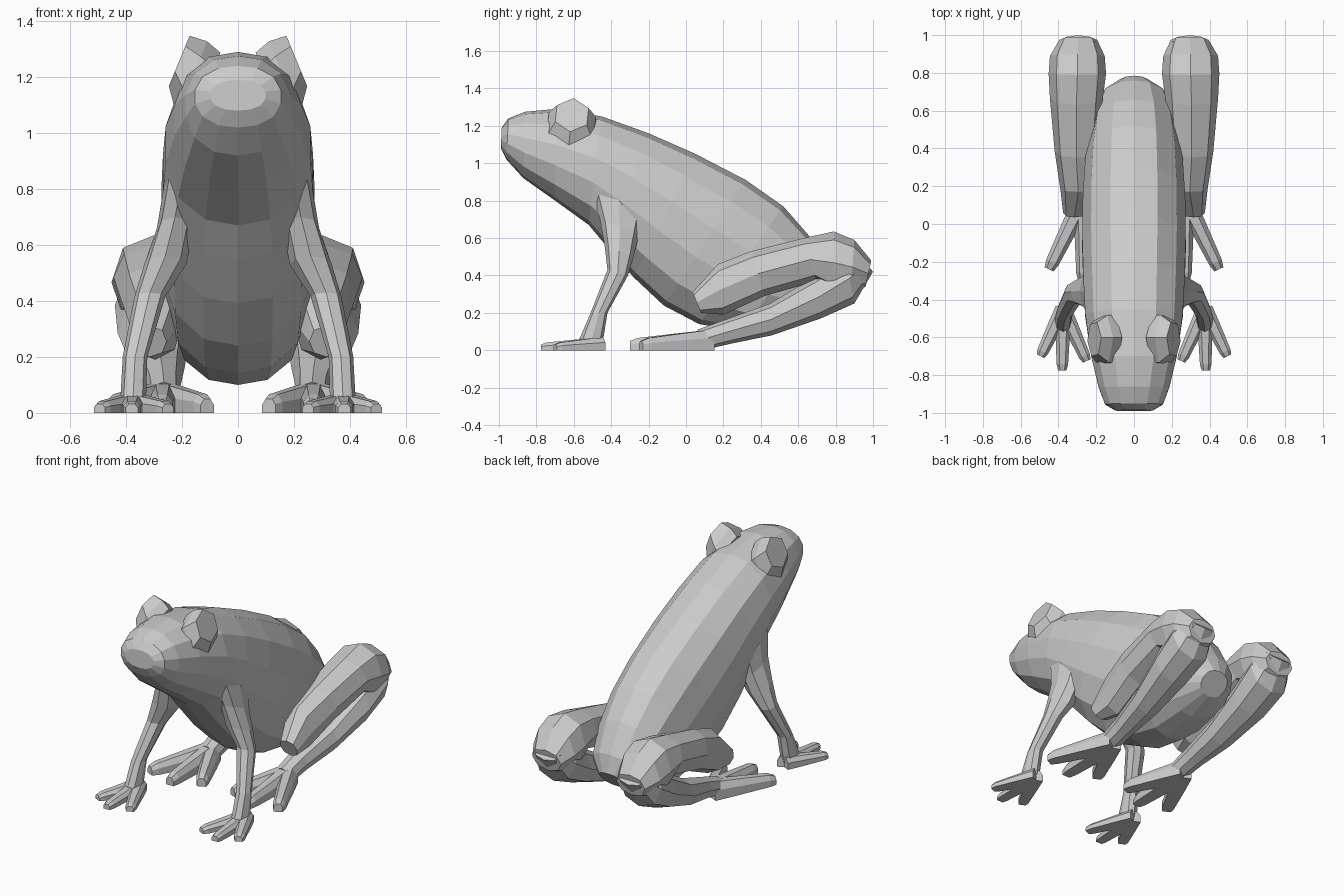
import bpy, bmesh
from math import sin, cos, pi
from mathutils import Vector as V

if "Cube" in bpy.data.objects:
    bpy.data.objects.remove(bpy.data.objects["Cube"])


def ring(c, u, v, n, p=2.0, turn=0.0):
    """Superellipse ring of n points around c, with half axes u and v."""
    pts = []
    for i in range(n):
        a = 2 * pi * i / n + turn
        s, t = cos(a), sin(a)
        k = (abs(s) ** p + abs(t) ** p) ** (-1 / p)
        pts.append(V(c) + V(u) * s * k + V(v) * t * k)
    return pts


def loft(name, ring_sets, mirror=True):
    """Skin each list of rings with capped ends; optionally mirror across x."""
    bm = bmesh.new()
    for rings in ring_sets:
        loops = [[bm.verts.new(p) for p in r] for r in rings]
        n = len(loops[0])
        for a, b in zip(loops, loops[1:]):
            for i in range(n):
                j = (i + 1) % n
                bm.faces.new((a[i], a[j], b[j], b[i]))
        bm.faces.new(loops[0])
        bm.faces.new(loops[-1])
    bmesh.ops.recalc_face_normals(bm, faces=bm.faces)
    me = bpy.data.meshes.new(name)
    bm.to_mesh(me)
    bm.free()
    ob = bpy.data.objects.new(name, me)
    bpy.context.collection.objects.link(ob)
    if mirror:
        ob.modifiers.new("Mirror", 'MIRROR')
    return ob


def outline(sections, n, p=2.2):
    """Rings from side outline pairs: (x centre, y1, z1, y2, z2, half width)."""
    out = []
    for x, y1, z1, y2, z2, w in sections:
        a, b = V((x, y1, z1)), V((x, y2, z2))
        out.append(ring((a + b) / 2, (a - b) / 2, (w, 0, 0), n, p))
    return out


def toe(heel, tip, w, h):
    """Flat-bottomed tapering toe from heel to tip, both (x, y)."""
    a, b = V((*heel, 0)), V((*tip, 0))
    d = (b - a).normalized()
    side = V((-d.y, d.x, 0))
    out = []
    for t, kw, kh in ((0, 1.25, 1), (0.35, 1.15, 0.85), (0.9, 0.9, 0.6), (1, 0.65, 0.45)):
        c = a.lerp(b, t)
        ww, hh = w * kw, h * kh
        out.append([c + side * ww, c + side * ww + V((0, 0, hh * .6)),
                    c + side * ww * .5 + V((0, 0, hh)),
                    c - side * ww * .5 + V((0, 0, hh)),
                    c - side * ww + V((0, 0, hh * .6)), c - side * ww])
    return out


# body and head: tilted rings from snout to rump
loft("body", [outline([
    (0, -.985, 1.19, -.99, 1.08, .10),
    (0, -.95, 1.24, -.96, 1.02, .155),
    (0, -.86, 1.275, -.87, .92, .19),
    (0, -.70, 1.29, -.70, .80, .23),
    (0, -.45, 1.25, -.52, .67, .262),
    (0, -.20, 1.16, -.42, .55, .272),
    (0, .05, 1.05, -.28, .39, .278),
    (0, .32, .91, -.12, .24, .275),
    (0, .52, .77, .07, .14, .262),
    (0, .66, .61, .30, .10, .235),
    (0, .76, .44, .52, .14, .185),
    (0, .785, .33, .68, .21, .09)], 14, 2.3)], mirror=False)

# bulging eyes: hexagonal frustums tilted outward and up
eye = []
for c, r in (((.12, -.615, 1.15), .15), ((.165, -.615, 1.195), .145), ((.21, -.61, 1.258), .098)):
    eye.append(ring(c, V((-.38, 0, .92)) * r, (0, r, 0), 6, 2, .1))
loft("eye", [eye])

# front legs: shoulder to wrist
loft("front_leg", [outline([
    (.19, -.52, .88, -.20, .80, .07),
    (.225, -.46, .70, -.25, .62, .065),
    (.26, -.435, .56, -.28, .50, .075),
    (.315, -.42, .43, -.31, .40, .055),
    (.368, -.51, .20, -.42, .20, .044),
    (.375, -.57, .06, -.45, .01, .046)], 8)])

# front feet
loft("front_foot", [toe((.375, -.45), tip, .034, .07)
                    for tip in ((.495, -.70), (.38, -.775), (.25, -.725))])

# folded thighs: hip to knee
loft("thigh", [outline([
    (.315, .035, .31, .08, .20, .06),
    (.295, .17, .46, .20, .19, .095),
    (.305, .35, .53, .42, .29, .115),
    (.305, .63, .60, .70, .37, .14),
    (.30, .79, .635, .80, .30, .152),
    (.30, .90, .59, .88, .30, .145),
    (.295, .99, .48, .96, .34, .10)], 8)])

# shins: knee back down to ankle
loft("shin", [outline([
    (.265, .06, .11, .13, .01, .06),
    (.27, .20, .16, .24, .035, .065),
    (.285, .45, .25, .46, .08, .095),
    (.30, .70, .40, .72, .17, .13),
    (.30, .85, .52, .90, .25, .14),
    (.295, .93, .50, 1.0, .42, .09)], 8)])

# hind feet
loft("hind_foot", [toe((.27, .13), tip, .04, .11)
                   for tip in ((.45, -.24), (.27, -.30), (.11, -.21))])
